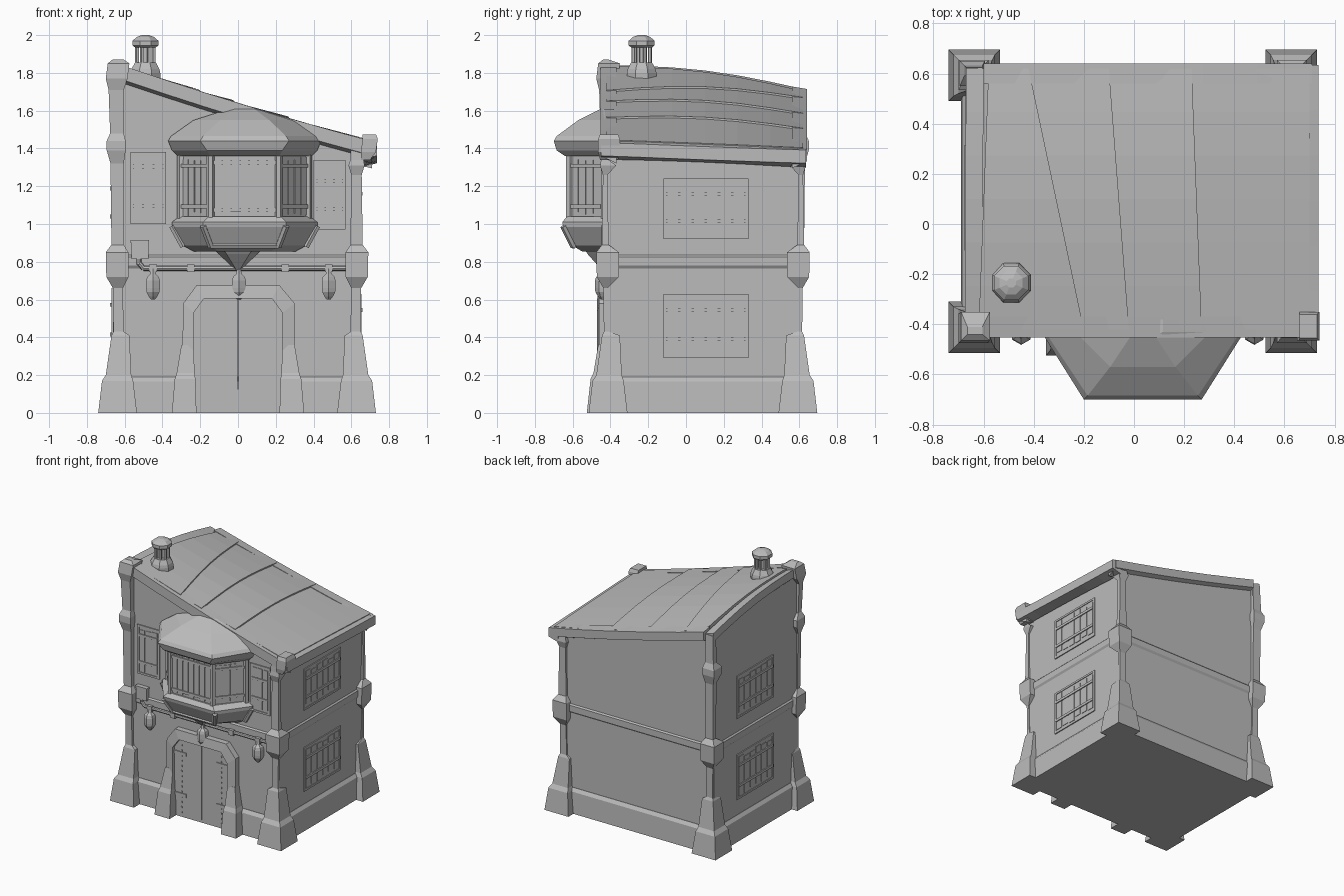
import bpy, bmesh, math, random
from mathutils import Vector

random.seed(4)
if "Cube" in bpy.data.objects:
    bpy.data.objects.remove(bpy.data.objects["Cube"])

GREY = (0.5, 0.5, 0.5, 1)
clay = bpy.data.materials.new("plain grey")
clay.use_nodes = True
clay.diffuse_color = GREY
clay.node_tree.nodes["Principled BSDF"].inputs["Base Color"].default_value = GREY


def build(name, *shapes):
    """One object from lofted shapes; each shape is a list of rings of points."""
    bm = bmesh.new()
    for rings in shapes:
        loops = [[bm.verts.new(p) for p in ring] for ring in rings]
        n = len(loops[0])
        for a, b in zip(loops, loops[1:]):
            for i in range(n):
                j = (i + 1) % n
                bm.faces.new((a[i], a[j], b[j], b[i]))
        bm.faces.new(loops[0])
        bm.faces.new(loops[-1])
    bmesh.ops.recalc_face_normals(bm, faces=bm.faces)
    mesh = bpy.data.meshes.new(name)
    bm.to_mesh(mesh)
    bm.free()
    mesh.materials.append(clay)
    obj = bpy.data.objects.new(name, mesh)
    bpy.context.collection.objects.link(obj)


def rect(x0, x1, y0, y1, z):
    return [(x0, y0, z), (x1, y0, z), (x1, y1, z), (x0, y1, z)]


def box(x0, x1, y0, y1, z0, z1):
    return [rect(x0, x1, y0, y1, z0), rect(x0, x1, y0, y1, z1)]


def lathe(x, y, profile, n=8):
    turn = [math.tau * (i + 0.5) / n for i in range(n)]
    return [[(x + r * math.cos(a), y + r * math.sin(a), z) for a in turn] for z, r in profile]


def tube(p, q, r, n=8):
    p, q = Vector(p), Vector(q)
    rot = (q - p).to_track_quat("Z", "Y")
    ring = [rot @ Vector((r * math.cos(math.tau * i / n), r * math.sin(math.tau * i / n), 0)) for i in range(n)]
    return [[p + v for v in ring], [q + v for v in ring]]


def roof_z(x, y):
    """Height of the lopsided roof: falls to the side and the back, with a hump midway."""
    t = min(1, max(0, (y + 0.42) / 1.04))
    s = (x + 0.6) / 1.32
    hump = 0.035 * math.sin(math.pi * t) * (1 - s ** 4)
    return 1.83 - 0.40 * s - t * (0.12 - 0.08 * s) - 0.05 * s * (1 - s) + hump


# Walls, plinth and belt course
X0, X1, Y0, Y1 = -0.663, 0.645, -0.415, 0.605
base = rect(X0, X1, Y0, Y1, 0)
build("walls", [base, [(x, y, roof_z(x, y) - 0.04) for x, y, _ in base]])
build("plinth", [rect(X0 - g, X1 + g, Y0 - g, Y1 + g, z)
                 for z, g in ((0, 0.028), (0.165, 0.02), (0.19, 0.002))])
build("belt_course", [rect(X0 - g, X1 + g, Y0 - g, Y1 + g, z)
                      for z, g in ((0.765, 0), (0.78, 0.01), (0.825, 0.01), (0.835, 0))])

# Corner pillars with flared feet and collars; only the tall front one has a head
FOOT = [(0, .735, .53), (.17, .715, .55), (.2, .695, .56), (.41, .665, .57), (.43, .655, .6),
        (.66, .657, .605), (.72, .692, .575), (.85, .695, .575), (.89, .665, .6)]
KNOT = [(1.32, .67, .6), (1.39, .69, .59), (1.44, .69, .59), (1.48, .672, .6)]
CAPITAL = [(1.26, .66, .605), (1.31, .675, .59), (1.34, .67, .6)]
HEAD = [(1.71, .68, .6), (1.77, .695, .58), (1.85, .685, .57), (1.87, .66, .6)]
for side, sx in (("left", 1), ("right", -1)):
    for end, sy in (("front", -1), ("back", 1)):
        tall = HEAD if (sx, sy) == (-1, -1) else [(roof_z(sx * .63, .09 + sy * .5) - .03, .665, .6)]
        rings = []
        for z, o, i in FOOT + (KNOT if sx < 0 else CAPITAL) + tall:
            narrow = 0.03 if i > 0.595 else 0
            xs = sorted((sx * o - 0.005, sx * i - 0.005))
            ys = sorted((0.09 + sy * (o - 0.13), 0.09 + sy * (i - 0.13 + narrow)))
            rings.append(rect(*xs, *ys, z))
        build(f"pillar_{end}_{side}", rings)


# Roof: overlapping humped panels with slanted seams, then edge beams
def panel(front, back, lift, n=6):
    rings = []
    for k in range(n + 1):
        t = k / n
        y = -0.42 + 1.04 * t
        x0, x1 = (f + (b - f) * t for f, b in zip(front, back))
        z0, z1 = roof_z(x0, y), roof_z(x1, y) + lift
        rings.append([(x0, y, z0 - .05), (x1, y, z1 - .05), (x1, y, z1), (x0, y, z0)])
    return rings


front_seams = [-0.62, -0.2, -0.02, 0.27, 0.7]
back_seams = [-0.58, -0.42, -0.1, 0.23, 0.7]
build("roof_panels", *[panel(front_seams[i:i + 2], back_seams[i:i + 2], 0.01) for i in range(4)])


def beam(p, q, half, low, high, n=6):
    p, q = Vector(p), Vector(q)
    side = Vector((-(q - p).y, (q - p).x)).normalized() * half
    rings = []
    for i in range(n + 1):
        c = p.lerp(q, i / n)
        a, b = c + side, c - side
        za, zb = roof_z(*a), roof_z(*b)
        rings.append([(*a, za + low - 0.02), (*b, zb + low + 0.02), (*b, zb + high), (*a, za + high)])
    return rings


build("front_roof_beam", beam((-0.62, -0.41), (0.71, -0.41), 0.042, -0.09, 0.005))
build("back_roof_beam", beam((0.71, 0.6), (-0.6, 0.6), 0.04, -0.08, 0.005))
build("left_eave", beam((0.695, -0.45), (0.695, 0.635), 0.04, -0.085, 0.005))
build("right_eave", beam((-0.635, 0.62), (-0.64, -0.42), 0.035, -0.1, -0.015))
build("eave_corner_cap", [rect(.65, .7, -.455, -.36, 1.34), rect(.65, .73, -.465, -.35, 1.38),
                          rect(.66, .74, -.465, -.35, 1.45), rect(.66, .73, -.455, -.36, 1.475)])

# Chimney lantern on the roof
cx, cy = -0.49, -0.235
build("chimney", lathe(cx, cy, [(1.7, .085), (1.8, .085), (1.82, .08), (1.855, .06)]),
      lathe(cx, cy, [(1.84, .03), (1.95, .03)]),
      lathe(cx, cy, [(1.935, .06), (1.945, .074), (1.97, .074), (1.99, .05), (2.0, .02)]),
      *[tube((cx + .047 * math.cos(a), cy + .047 * math.sin(a), 1.83),
             (cx + .047 * math.cos(a), cy + .047 * math.sin(a), 1.95), .011, 5)
        for a in [math.tau * (i + 0.5) / 8 for i in range(8)]])


# Bay window: half-hexagon rings against the wall
def bay(rings, c=0.035):
    return [[(c + s * k, y, z) for s, k, y in
             ((-1, w, -0.38), (-1, w, -0.43), (-1, f, yf), (1, f, yf), (1, w, -0.43), (1, w, -0.38))]
            for z, w, f, yf in rings]


c, BW, BF, BY = 0.035, 0.335, 0.18, -0.615
build("bay_body", bay([(1.0, BW, BF, BY), (1.42, BW, BF, BY)]))
build("bay_roof", bay([(1.36, .355, .185, -.64), (1.39, .385, .2, -.685), (1.44, .405, .235, -.7),
                       (1.465, .39, .22, -.685), (1.55, .27, .13, -.57), (1.61, .08, .05, -.45)]))
build("bay_base", bay([(.855, .27, .14, -.55), (.885, .325, .18, -.6), (.985, .385, .22, -.65),
                       (1.01, .385, .22, -.655), (1.04, .345, .19, -.63)]))
build("bay_tip", bay([(.75, .008, .005, -.44), (.84, .1, .06, -.52), (.87, .13, .08, -.54)], 0.0))

# Trim along the corners of the bay
ribs = []
for s in (-1, 1):
    ribs += [tube((c + s * BF, BY, 1.02), (c + s * BF, BY, 1.38), .022, 6),
             tube((c + s * BW, -.43, 1.02), (c + s * BW, -.43, 1.38), .022, 6),
             tube((c + s * .178, -.593, .88), (c + s * .22, -.648, .99), .018, 6),
             tube((c + s * .325, -.43, .88), (c + s * .385, -.43, .99), .018, 6)]
build("bay_trim", *ribs, tube((c - .18, -.595, .885), (c + .18, -.595, .885), .016, 6))


# Shuttered windows placed on any wall plane: thin frame, panel, uneven slats, cross bars
def flat_box(p, d, u0, u1, z0, z1, depth):
    p, d = Vector(p), Vector(d).normalized()
    n = Vector((d.y, -d.x))
    ring = lambda k: [(*(p + d * u + n * k), z) for u, z in ((u0, z0), (u1, z0), (u1, z1), (u0, z1))]
    return [ring(-0.01), ring(depth)]


def window(name, p, d, width, z0, z1, slats, bars, rim=0.015):
    put = lambda *a: flat_box(p, d, *a)
    parts = [put(0, width, z0, z0 + rim, .008), put(0, width, z1 - rim, z1, .008),
             put(0, rim, z0, z1, .008), put(width - rim, width, z0, z1, .008),
             put(rim, width - rim, z0 + rim, z1 - rim, .003)]
    step = (width - 2 * rim) / slats
    for i in range(slats):
        u = rim + i * step + step * 0.1
        parts.append(put(u, u + step * 0.8, z0 + rim + random.uniform(.005, .03),
                         z1 - rim - random.uniform(.005, .03), .007))
    for b in bars:
        z = z0 + (z1 - z0) * b
        parts.append(put(rim, width - rim, z - 0.01, z + 0.01, .014))
    build(name, *parts)


for level, z0, z1 in (("lower", 0.29, 0.63), ("upper", 0.92, 1.24)):
    window(f"left_{level}_window", (X1, -0.12), (0, 1), 0.45, z0, z1, 6, (0.3, 0.75))
    window(f"right_{level}_window", (X0, 0.33), (0, -1), 0.45, z0 + .02, z1 + .03, 6, (0.3, 0.75))
window("front_right_window", (-0.57, Y0), (1, 0), 0.19, 1.0, 1.38, 3, (0.25, 0.8))
window("front_left_window", (0.4, Y0), (1, 0), 0.17, 0.97, 1.34, 3, (0.3, 0.7))
window("bay_front_window", (c - BF, BY), (1, 0), 2 * BF, 1.02, 1.38, 7, (0.15, 0.85))
window("bay_right_window", (c - BW, -0.43), (BW - BF, BY + 0.43), 0.24, 1.02, 1.38, 4, (0.2, 0.8))
window("bay_left_window", (c + BF, BY), (BW - BF, -0.43 - BY), 0.24, 1.02, 1.38, 4, (0.2, 0.8))

# Door: chamfered arch, flared feet, two leaves with hinges and nails
outer = [(-.3, 0), (-.29, .58), (-.22, .675), (.22, .675), (.3, .58), (.3, 0)]
inner = [(-.235, 0), (-.235, .53), (-.18, .605), (.18, .605), (.235, .53), (.235, 0)]
build("door_arch", [[(a, -.39, b), (a, -.46, b), (e, -.47, f), (e, -.39, f)]
                    for (a, b), (e, f) in zip(outer, inner)])
leaf = [(.002, 0), (.235, 0), (.235, .53), (.18, .605), (.002, .605)]
for side, s in (("left", 1), ("right", -1)):
    build(f"door_leaf_{side}", [[(s * x, y, z) for x, z in leaf] for y in (-.39, -.445)])
    build(f"door_foot_{side}", [rect(*sorted((s * i, s * o)), f, -.39, z) for z, i, o, f in
          ((0, .22, .35, -.525), (.18, .225, .335, -.505), (.21, .23, .325, -.49), (.36, .235, .3, -.465))])
    build(f"door_hinges_{side}", *[box(*sorted((s * .13, s * .235)), -.452, -.44, z, z + .025) for z in (.16, .48)])
    build(f"door_nails_{side}", *[box(s * .17 - .004, s * .17 + .004, -.449, -.44, z / 100, z / 100 + .012)
                                  for z in range(3, 57, 4)])

# Pipe with joints, a switch box and hanging lanterns
PY, PZ = -0.43, 0.765
build("pipe", tube((-.5, PY, PZ), (.57, PY, PZ), .013), tube((-.5, PY, PZ), (-.525, PY, PZ + .03), .013),
      tube((-.525, PY, PZ + .02), (-.525, PY, .84), .013),
      *[box(x - .02, x + .02, PY - .018, Y0 + .01, PZ - .02, PZ + .02) for x in (-.45, -.25, .25, .48)])
build("switch_box", box(-.565, -.475, -.445, -.39, .815, .905), box(-.57, -.47, -.45, -.39, .9, .915))
for name, x in (("right", -.45), ("middle", .005), ("left", .48)):
    build(f"lantern_{name}", lathe(x, -.44, [(.6, .012), (.615, .025), (.64, .04), (.66, .042),
          (.7, .042), (.72, .036), (.735, .018), (.765, .01)], 6))
